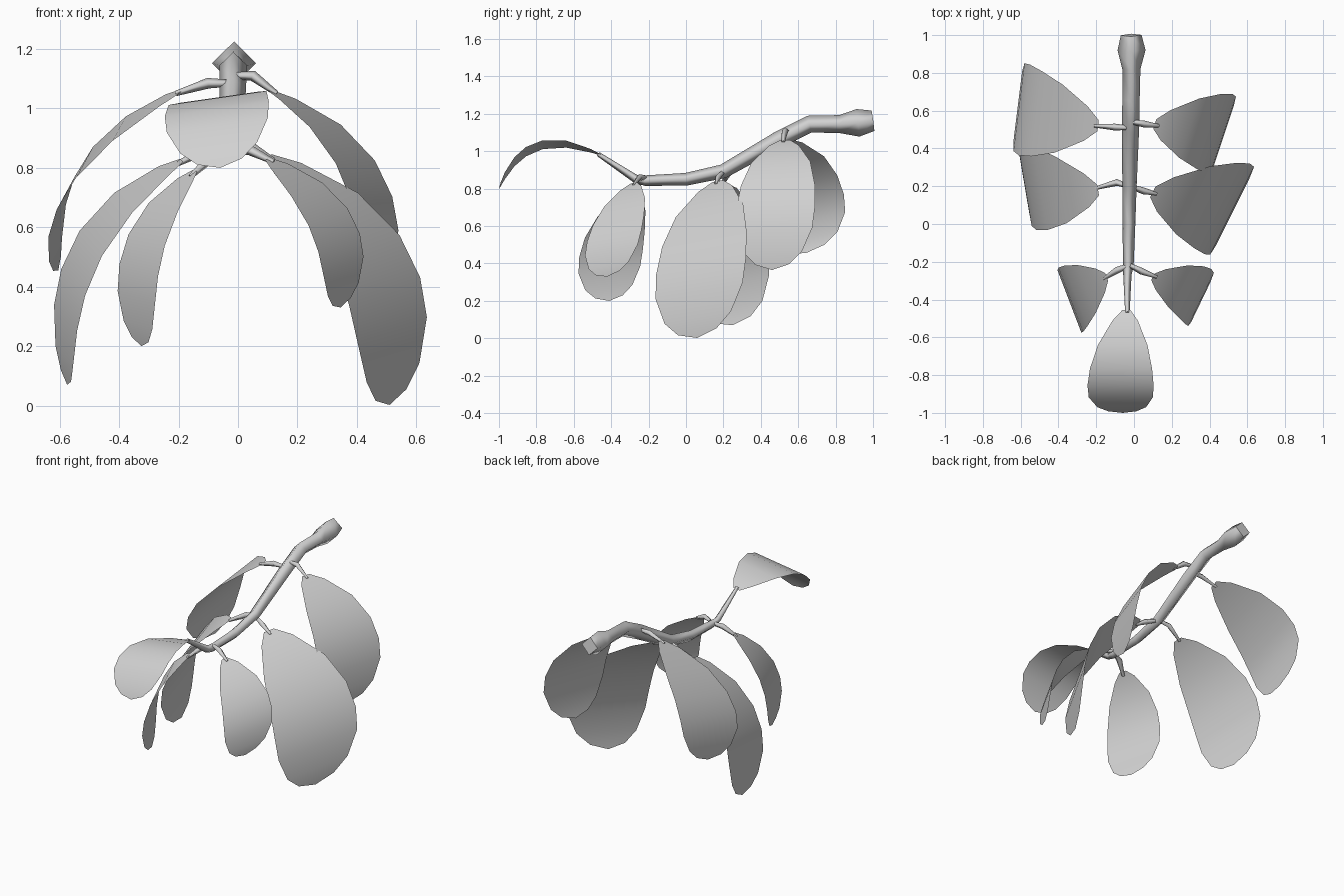
import bpy, bmesh, math
from mathutils import Vector

if "Cube" in bpy.data.objects:
    bpy.data.objects.remove(bpy.data.objects["Cube"])

grey = bpy.data.materials.new("plain grey")
grey.diffuse_color = (0.64, 0.64, 0.64, 1)
grey.use_nodes = True
grey.node_tree.nodes["Principled BSDF"].inputs["Base Color"].default_value = grey.diffuse_color


def finish(name, bm):
    for f in bm.faces:
        f.smooth = True
    mesh = bpy.data.meshes.new(name)
    bm.to_mesh(mesh)
    bm.free()
    mesh.materials.append(grey)
    ob = bpy.data.objects.new(name, mesh)
    bpy.context.collection.objects.link(ob)
    return ob


def tube(name, path, sides=4):
    """Closed smooth tube through (x, y, z, radius) points, with sharp caps."""
    bm = bmesh.new()
    pts = [Vector(p[:3]) for p in path]
    rings = []
    for i, p in enumerate(pts):
        t = (pts[min(i + 1, len(pts) - 1)] - pts[max(i - 1, 0)]).normalized()
        side = t.cross(Vector((0, 0, 1))).normalized()
        up = side.cross(t)
        rings.append([bm.verts.new(p + path[i][3] * (side * math.cos(a) + up * math.sin(a)))
                      for a in (2 * math.pi * k / sides for k in range(sides))])
    for a, b in zip(rings, rings[1:]):
        for k in range(sides):
            n = (k + 1) % sides
            bm.faces.new((a[k], a[n], b[n], b[k]))
    for ring in (rings[0], rings[-1]):
        for e in bm.faces.new(ring).edges:
            e.smooth = False
    bmesh.ops.recalc_face_normals(bm, faces=bm.faces)
    return finish(name, bm)


# position along the leaf, relative half width
OUTLINE = [(0, .12), (.07, .38), (.25, .75), (.45, .94), (.62, 1),
           (.76, .97), (.9, .74), (.97, .43), (1, 0)]


def leaf(name, base, bend, tip, half):
    """Sheet arched along a quadratic curve, flat across its width."""
    base, bend, tip, half = map(Vector, (base, bend, tip, half))
    bm = bmesh.new()
    rows = []
    for u, w in OUTLINE:
        c = base * (1 - u) ** 2 + bend * 2 * u * (1 - u) + tip * u * u
        rows.append([bm.verts.new(c + half * w * s) for s in (-1, 1)])
    for a, b in zip(rows, rows[1:]):
        bm.faces.new((a[0], a[1], b[1], b[0]))
    bmesh.ops.remove_doubles(bm, verts=bm.verts, dist=0.0005)
    bm.normal_update()
    if sum(f.normal.z * f.calc_area() for f in bm.faces) < 0:
        bmesh.ops.reverse_faces(bm, faces=bm.faces)
    return finish(name, bm)


# main stem with knobbed end
tube("stem", [(-.015, 1, 1.163, .055), (-.013, .92, 1.152, .074), (-.014, .82, 1.145, .048),
              (-.016, .66, 1.145, .046), (-.018, .5, 1.065, .045), (-.024, .2, .893, .038),
              (-.027, 0, .85, .034), (-.03, -.22, .843, .028), (-.035, -.27, .853, .022),
              (-.035, -.47, .985, .012)])

# leaves
leaf("end_leaf", (-.04, -.455, .98), (-.09, -.86, 1.165), (-.06, -1, .80), (.175, 0, .025))
leaf("back_right_leaf", (.11, .53, 1.06), (.54, .48, .86), (.465, .46, .365), (.07, .21, .005))
leaf("middle_right_leaf", (.1, .17, .84), (.6, .07, .56), (.51, .06, .002), (.12, .24, .045))
leaf("front_right_leaf", (.1, -.28, .83), (.41, -.385, .64), (.345, -.42, .33), (.07, .145, .03))
leaf("back_left_leaf", (-.19, .52, 1.06), (-.68, .6, .82), (-.605, .64, .455), (.03, .24, .055))
leaf("middle_left_leaf", (-.19, .18, .825), (-.65, .17, .57), (-.575, .25, .07), (-.04, .235, .045))
leaf("front_left_leaf", (-.145, -.28, .79), (-.40, -.43, .56), (-.325, -.41, .2), (-.065, .17, .02))

# leaf stalks: start, middle, end
STALKS = {
    "back_right_stalk": [(-.01, .54, 1.11), (.05, .53, 1.11), (.13, .52, 1.05)],
    "middle_right_stalk": [(-.02, .2, .89), (.05, .175, .865), (.12, .16, .825)],
    "front_right_stalk": [(-.02, -.22, .86), (.04, -.25, .86), (.12, -.28, .82)],
    "back_left_stalk": [(-.03, .51, 1.085), (-.1, .513, 1.085), (-.21, .52, 1.05)],
    "middle_left_stalk": [(-.03, .2, .89), (-.09, .22, .87), (-.2, .19, .815)],
    "front_left_stalk": [(-.03, -.22, .85), (-.09, -.245, .835), (-.16, -.29, .77)],
}
for name, pts in STALKS.items():
    tube(name, [(*p, r) for p, r in zip(pts, (.012, .018, .009))])
